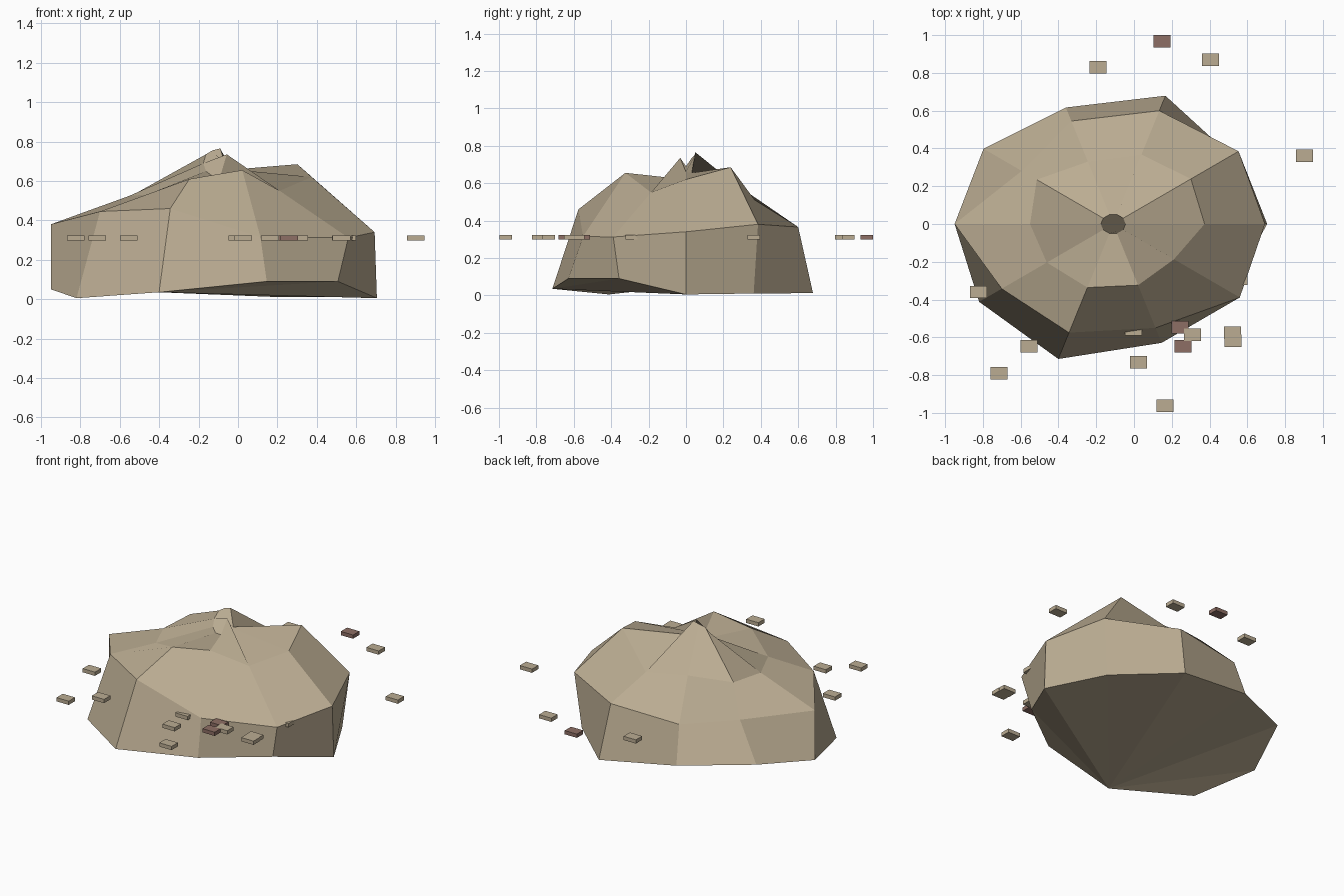
import bpy, bmesh, math

if "Cube" in bpy.data.objects:
    bpy.data.objects.remove(bpy.data.objects["Cube"])

def material(name, rgb):
    m = bpy.data.materials.new(name)
    m.diffuse_color = (*rgb, 1.0)
    m.use_nodes = True
    m.node_tree.nodes["Principled BSDF"].inputs["Base Color"].default_value = m.diffuse_color
    return m

tan = material("tan_stone", (0.497, 0.415, 0.289))
brown = material("reddish_brown_stone", (0.268, 0.158, 0.128))

def add_object(name, bm, mat):
    me = bpy.data.meshes.new(name)
    bm.to_mesh(me)
    bm.free()
    me.materials.append(mat)
    ob = bpy.data.objects.new(name, me)
    bpy.context.collection.objects.link(ob)
    return ob

# Boulder: four uneven ten-sided rings, (radius factors, heights), from base to peak
SIDES = 10
rings = [
    ([.994, .94, 1.09, .99, 1.035, 1.024, 1.07, 1.147, 1.01, .93],
     [.005, .01, .012, .09, .13, .05, .005, .035, .09, .09]),
    ([.98, 1.0, .963, .875, .73, 1.024, .89, .923, .883, 1.01],
     [.34, .38, .365, .33, .33, .38, .445, .46, .315, .312]),
    ([.59, .62, .59, .53, .61, .537, .53, .54, .52, .485],
     [.62, .685, .51, .55, .54, .525, .53, .61, .655, .55]),
    ([.08] * SIDES,
     [.66, .655, .765, .755, .735, .69, .65, .625, .625, .735]),
]
bm = bmesh.new()
loops = []
for radii, heights in rings:
    loop = []
    for k, (r, z) in enumerate(zip(radii, heights)):
        a = math.tau * k / SIDES
        loop.append(bm.verts.new((-.11 + .82 * r * math.cos(a), .655 * r * math.sin(a), z)))
    loops.append(loop)
for low, high in zip(loops, loops[1:]):
    for k in range(SIDES):
        n = (k + 1) % SIDES
        bm.faces.new((low[k], low[n], high[n], high[k]))
# slanted peak face, and uneven underside fanned from one corner
bm.faces.new(loops[-1])
base = loops[0][7:] + loops[0][:7]
for a, b in zip(base[1:], base[2:]):
    bm.faces.new((base[0], b, a))
add_object("boulder", bm, tan)

# Small flat stone chips scattered around the boulder
def chip(name, x, y, mat):
    bm = bmesh.new()
    bmesh.ops.create_cube(bm, size=1)
    bmesh.ops.scale(bm, vec=(.09, .066, .025), verts=bm.verts)
    add_object(name, bm, mat).location = (x, y, .31)

tan_spots = [(-.19, .83), (.405, .869), (.902, .362), (-.823, -.36), (-.555, -.647),
             (-.715, -.79), (-.003, -.557), (.025, -.733), (.163, -.963), (.31, -.587),
             (.522, -.576), (.525, -.618), (.555, -.291)]
brown_spots = [(.148, .967), (.243, -.546), (.26, -.648)]
for i, (x, y) in enumerate(tan_spots):
    chip(f"tan_chip_{i + 1}", x, y, tan)
for i, (x, y) in enumerate(brown_spots):
    chip(f"brown_chip_{i + 1}", x, y, brown)
